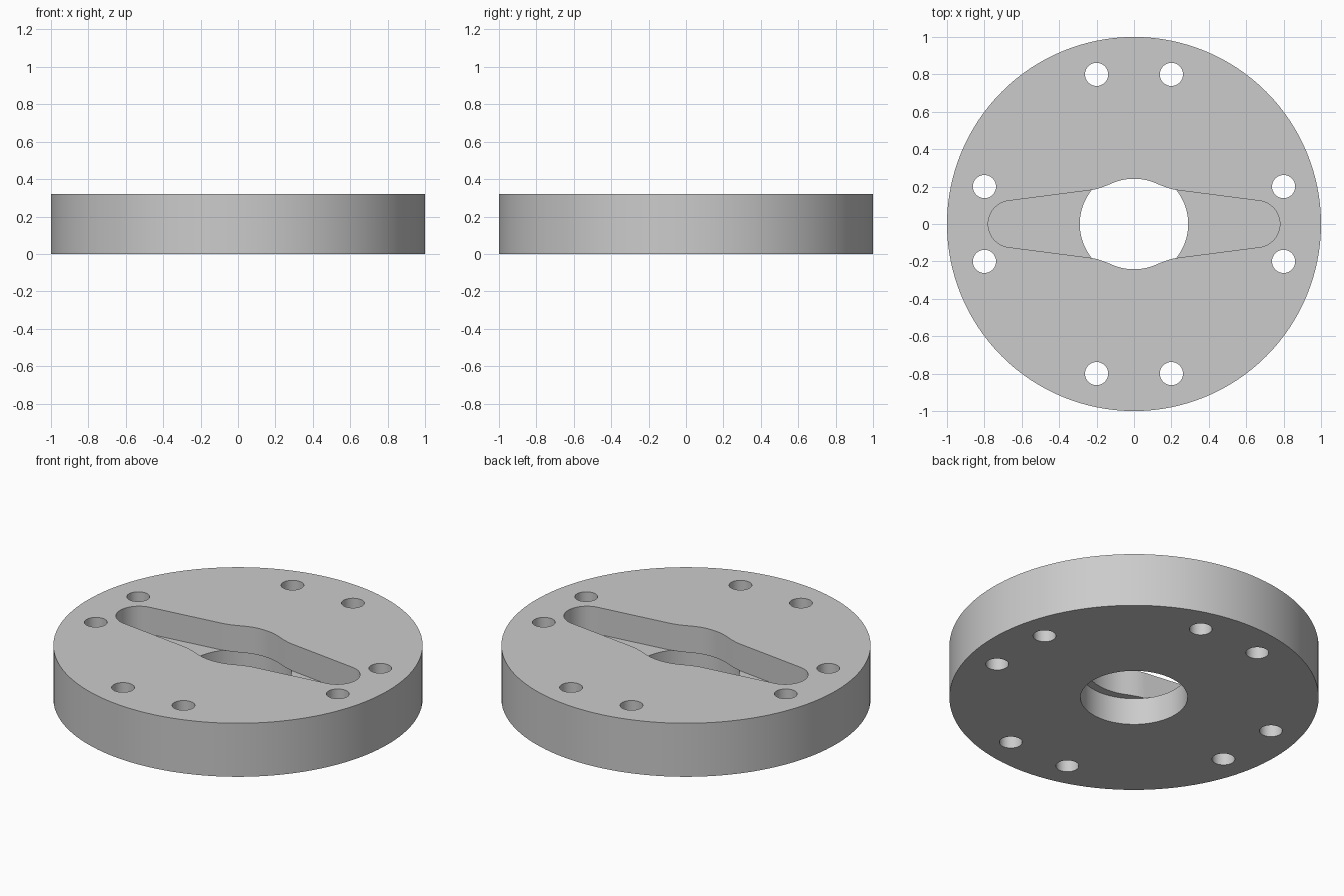
import bpy
import bmesh
from math import sin, cos, pi, radians

old = bpy.data.objects.get("Cube")
if old:
    bpy.data.objects.remove(old, do_unlink=True)

HEIGHT = 0.32
FLOOR = HEIGHT / 2

grey = bpy.data.materials.new("light grey")
grey.use_nodes = True
colour = (0.6, 0.6, 0.6, 1)
grey.diffuse_color = colour
grey.node_tree.nodes["Principled BSDF"].inputs["Base Color"].default_value = colour


def circle(radius, sides, x=0, y=0):
    return [(x + radius * cos(2 * pi * i / sides), y + radius * sin(2 * pi * i / sides))
            for i in range(sides)]


def prism(name, outline, z0, z1):
    """Extrude a counter-clockwise outline from z0 to z1."""
    bm = bmesh.new()
    base = bm.faces.new([bm.verts.new((x, y, z0)) for x, y in outline])
    top = bmesh.ops.extrude_face_region(bm, geom=[base])["geom"]
    moved = [v for v in top if isinstance(v, bmesh.types.BMVert)]
    bmesh.ops.translate(bm, verts=moved, vec=(0, 0, z1 - z0))
    bmesh.ops.recalc_face_normals(bm, faces=bm.faces)
    mesh = bpy.data.meshes.new(name)
    bm.to_mesh(mesh)
    bm.free()
    mesh.materials.append(grey)
    obj = bpy.data.objects.new(name, mesh)
    bpy.context.collection.objects.link(obj)
    return obj


def slot_outline():
    """One quarter of the tapered two-arm slot, mirrored around."""
    end_x, end_r, tilt = 0.655, 0.125, radians(83)
    quarter = [(end_x + end_r * cos(tilt * i / 12), end_r * sin(tilt * i / 12))
               for i in range(13)]
    # eased hump around the centre
    quarter += [(0.23, 0.181), (0.205, 0.186), (0.18, 0.193), (0.14, 0.208),
                (0.105, 0.223), (0.07, 0.234), (0.035, 0.24), (0, 0.242)]
    half = quarter + [(-x, y) for x, y in reversed(quarter[:-1])]
    return half + [(x, -y) for x, y in reversed(half[1:-1])]


# Disc body
disc = prism("disc_plate", circle(1, 128), 0, HEIGHT)

# Cutters: upper slot, lower bore, bolt holes in pairs on four sides
cutters = [prism("arm_slot_cutter", slot_outline(), FLOOR, HEIGHT + 0.1),
           prism("bore_cutter", circle(0.29, 64), -0.1, FLOOR + 0.0005)]
for a, b in ((0.8, 0.2), (0.2, 0.8)):
    for sx in (-1, 1):
        for sy in (-1, 1):
            cutters.append(prism("bolt_hole_cutter", circle(0.062, 32, a * sx, b * sy),
                                 -0.1, HEIGHT + 0.1))

bpy.ops.object.select_all(action="DESELECT")
bpy.context.view_layer.objects.active = disc
disc.select_set(True)
for cutter in cutters:
    cutter.hide_render = True
    mod = disc.modifiers.new("cut", "BOOLEAN")
    mod.operation = "DIFFERENCE"
    mod.solver = "EXACT"
    mod.object = cutter
    bpy.ops.object.modifier_apply(modifier=mod.name)
    bpy.data.objects.remove(cutter, do_unlink=True)

# Smooth round walls, sharp rims
bpy.ops.object.shade_smooth_by_angle(angle=radians(30))
